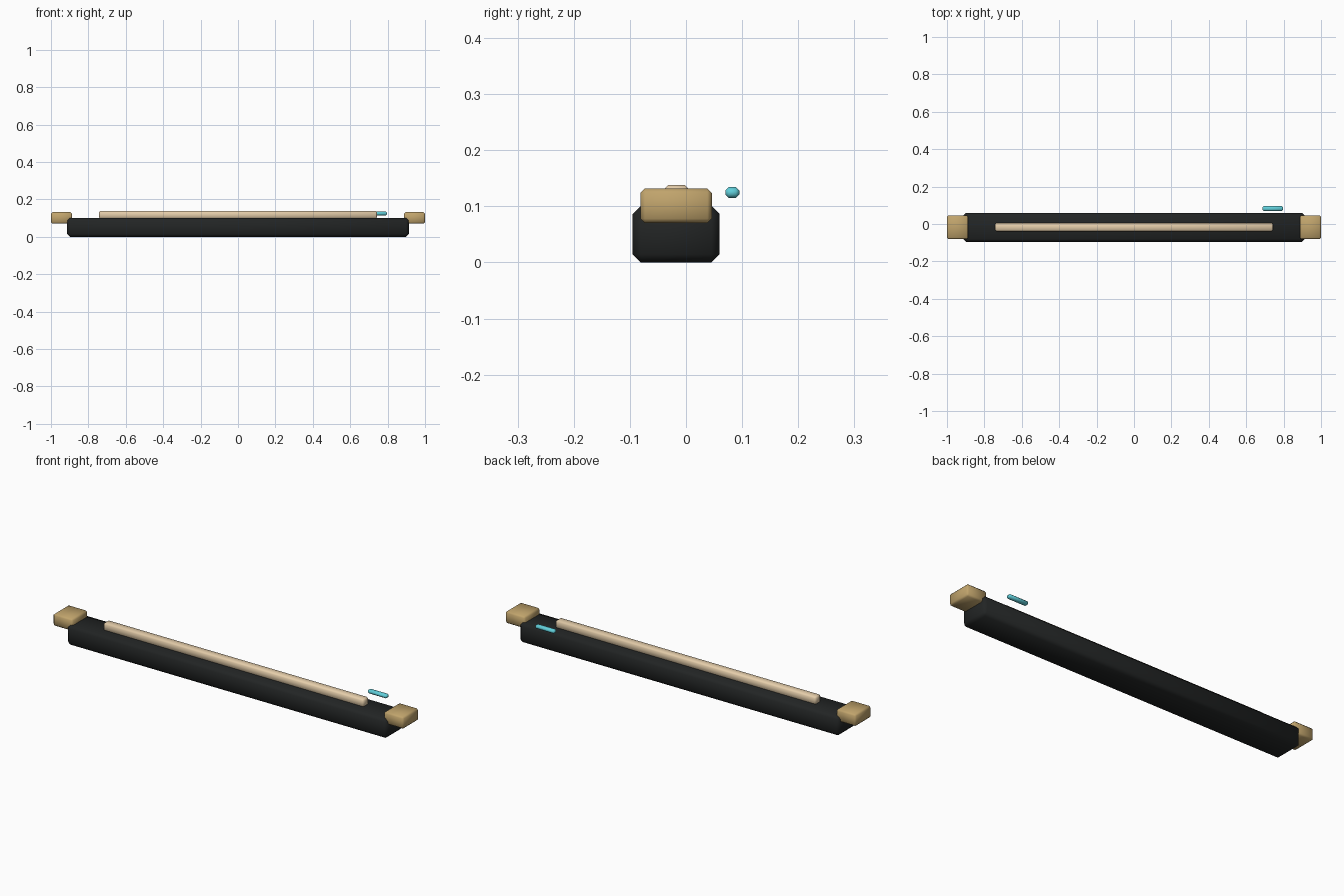
import bpy
import bmesh
from math import radians
from mathutils import Vector

cube = bpy.data.objects.get("Cube")
if cube:
    bpy.data.objects.remove(cube, do_unlink=True)


def make_material(name, rgb):
    mat = bpy.data.materials.new(name)
    mat.use_nodes = True
    color = (*rgb, 1)
    mat.diffuse_color = color
    shader = next(n for n in mat.node_tree.nodes if n.type == "BSDF_PRINCIPLED")
    shader.inputs["Base Color"].default_value = color
    shader.inputs["Roughness"].default_value = 0.6
    return mat


def chamfered_box(name, low, high, chamfer, mat):
    """Box between two corners, with a one-step chamfer and soft normals."""
    low, high = Vector(low), Vector(high)
    mesh = bpy.data.meshes.new(name)
    bm = bmesh.new()
    bmesh.ops.create_cube(bm, size=1)
    bmesh.ops.scale(bm, vec=high - low, verts=bm.verts)
    bm.to_mesh(mesh)
    bm.free()
    mesh.materials.append(mat)
    obj = bpy.data.objects.new(name, mesh)
    obj.location = (low + high) / 2
    bpy.context.collection.objects.link(obj)
    bevel = obj.modifiers.new("Chamfer", "BEVEL")
    bevel.width = chamfer
    bevel.segments = 1
    bpy.ops.object.select_all(action="DESELECT")
    obj.select_set(True)
    bpy.context.view_layer.objects.active = obj
    bpy.ops.object.modifier_apply(modifier=bevel.name)
    bpy.ops.object.shade_smooth_by_angle(angle=radians(60))
    return obj


black = make_material("charcoal", (0.016, 0.018, 0.018))
gold = make_material("brass", (0.53, 0.37, 0.15))
cream = make_material("cream", (0.78, 0.61, 0.40))
cyan = make_material("cyan", (0.12, 0.62, 0.70))

# Long dark bar
chamfered_box("main_bar", (-0.913, -0.095, 0), (0.913, 0.06, 0.101), 0.0145, black)

# Raised strip along the top
chamfered_box("top_strip", (-0.743, -0.039, 0.097), (0.743, 0.005, 0.138), 0.007, cream)

# End caps
for side, x0, x1 in (("left", 0.887, 1), ("right", -1, -0.887)):
    chamfered_box(f"{side}_end_cap", (x0, -0.081, 0.07), (x1, 0.046, 0.132), 0.008, gold)

# Small indicator behind the bar
chamfered_box("indicator", (0.687, 0.07, 0.115), (0.797, 0.095, 0.134), 0.006, cyan)
